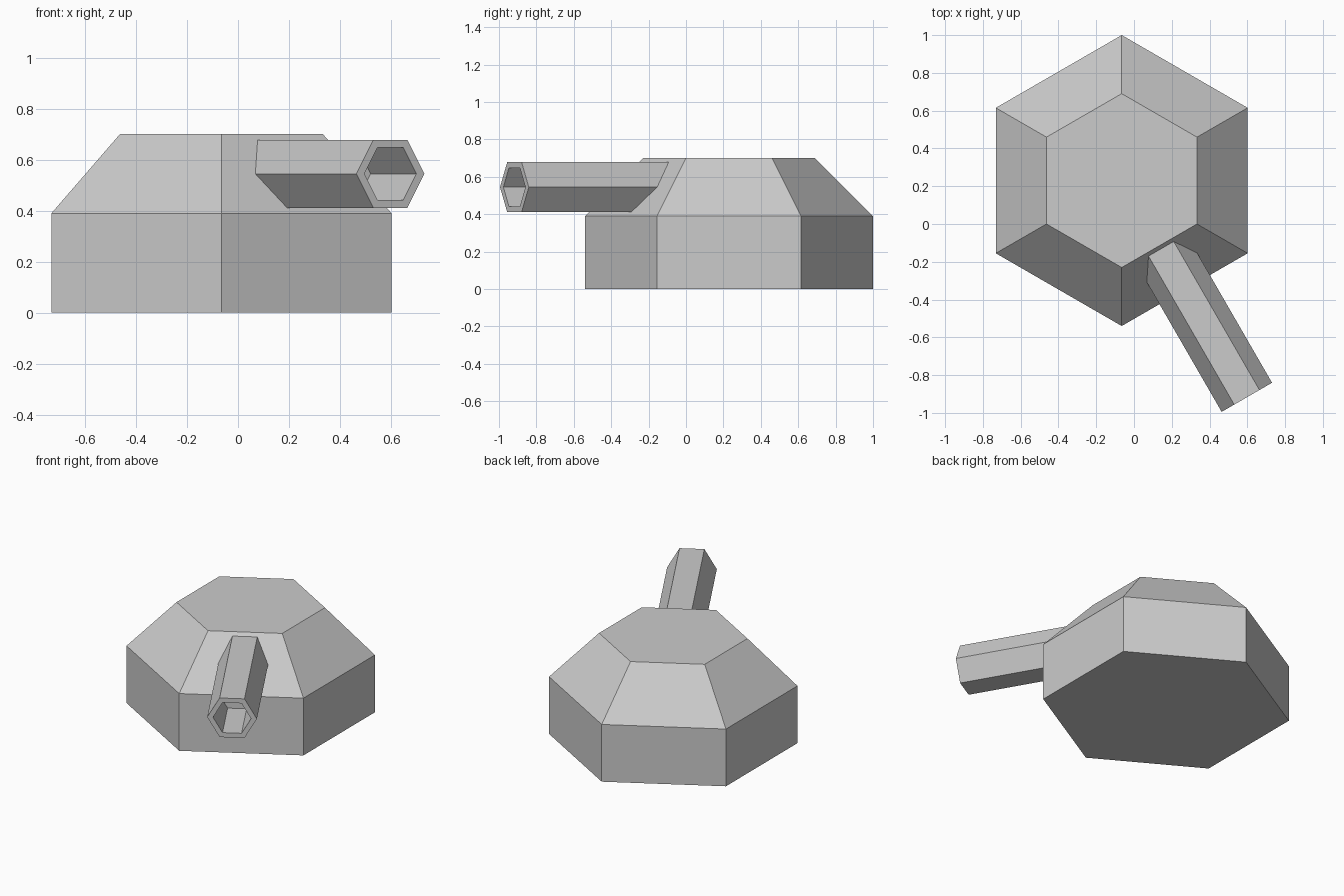
import bpy, bmesh
from math import cos, sin, radians

if "Cube" in bpy.data.objects:
    bpy.data.objects.remove(bpy.data.objects["Cube"])

CX, CY = -0.065, 0.23            # centre of the hexagonal body
SIDES = 6


def loft(name, rings, cap_start=True, cap_end=True):
    """Skin a list of six-point rings into one flat-shaded mesh."""
    bm = bmesh.new()
    vs = [[bm.verts.new(p) for p in ring] for ring in rings]
    for a, b in zip(vs, vs[1:]):
        for i in range(SIDES):
            j = (i + 1) % SIDES
            bm.faces.new((a[i], a[j], b[j], b[i]))
    if cap_start:
        bm.faces.new(vs[0][::-1])
    if cap_end:
        bm.faces.new(vs[-1])
    bmesh.ops.recalc_face_normals(bm, faces=bm.faces[:])
    mesh = bpy.data.meshes.new(name)
    bm.to_mesh(mesh)
    bm.free()
    obj = bpy.data.objects.new(name, mesh)
    bpy.context.collection.objects.link(obj)
    return obj


def body_ring(r, z):
    return [(r * cos(radians(30 + 60 * i)), r * sin(radians(30 + 60 * i)), z)
            for i in range(SIDES)]


def slope_depth(z):
    """Distance from the body axis to the sloped face at height z."""
    t = (z - 0.39) / (0.70 - 0.39)
    return (0.77 + (0.46 - 0.77) * t) * cos(radians(30))


def barrel_ring(r, x=None):
    """Hexagon across the barrel; without x it lies on the sloped face."""
    ring = []
    for i in range(SIDES):
        y = r * cos(radians(60 * i))
        z = 0.545 + r * sin(radians(60 * i))
        ring.append((slope_depth(z) - 0.003 if x is None else x, y, z))
    return ring


# Hexagonal body with a tapered roof
body = loft("turret_body", [body_ring(0.77, 0), body_ring(0.77, 0.39), body_ring(0.46, 0.70)])
body.location = (CX, CY, 0)

# Hollow barrel: outer skin, muzzle rim, bore walls and bore end
MUZZLE = 1.325
barrel = loft("gun_barrel", [barrel_ring(0.154), barrel_ring(0.154, MUZZLE),
                             barrel_ring(0.118, MUZZLE), barrel_ring(0.118, MUZZLE - 0.36)],
              cap_start=False)
barrel.location = (CX, CY, 0)
barrel.rotation_euler.z = radians(-60)
